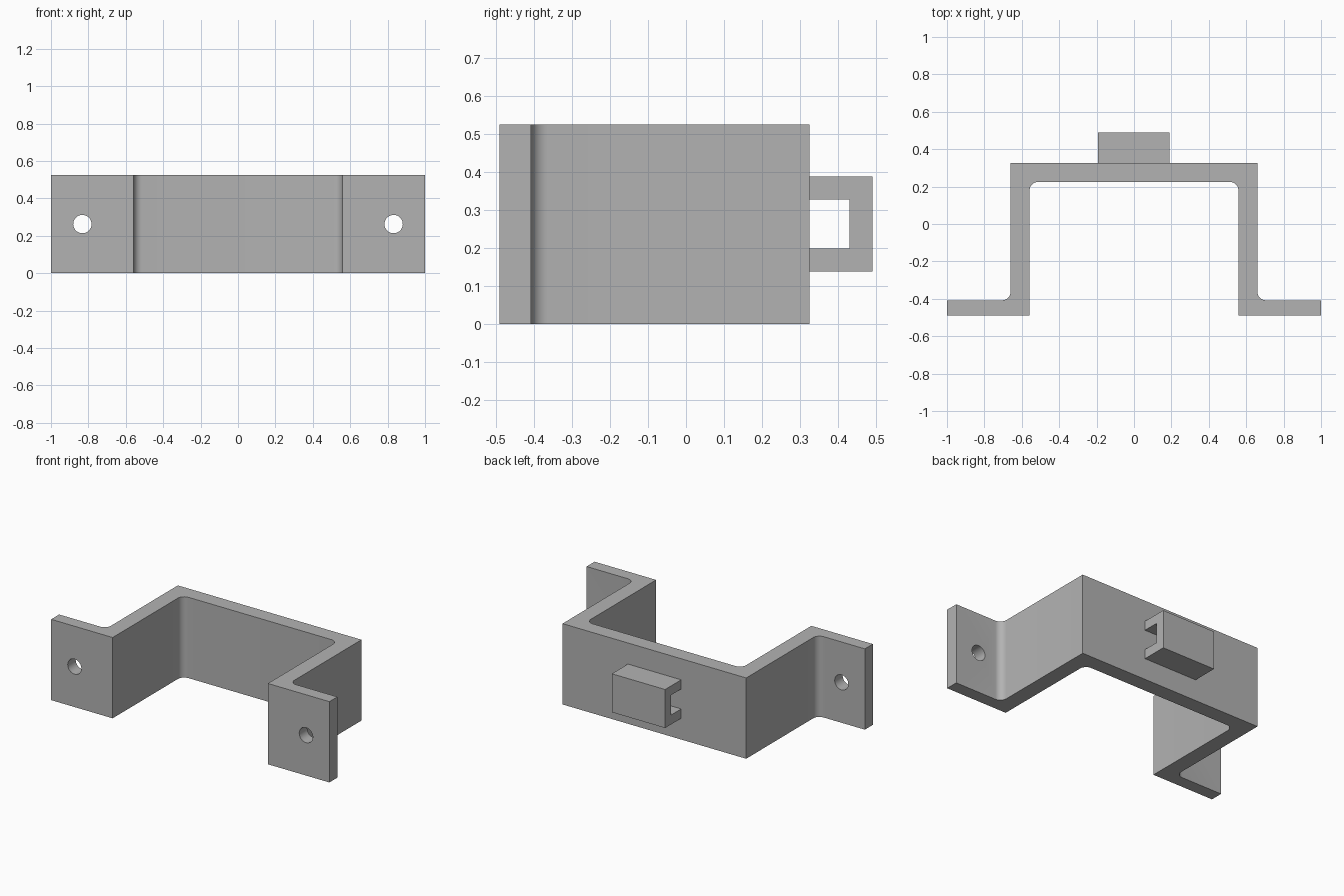
import bpy
import bmesh
from math import cos, sin, pi, radians
from mathutils import Vector

cube = bpy.data.objects.get("Cube")
if cube:
    bpy.data.objects.remove(cube)

HEIGHT = 0.525
FILLET = 0.045

grey = bpy.data.materials.new("plain grey")
grey.use_nodes = True
GREY = (0.45, 0.45, 0.45, 1)
grey.diffuse_color = GREY
grey.node_tree.nodes["Principled BSDF"].inputs["Base Color"].default_value = GREY


def fillet(x, y, x_dir, y_dir, reverse=False, steps=8):
    """Arc rounding a corner at (x, y); the directions point to the arc centre."""
    arc = []
    for i in range(steps + 1):
        a = pi / 2 * i / steps
        arc.append((x + x_dir * FILLET * (1 - cos(a)),
                    y + y_dir * FILLET * (1 - sin(a))))
    return arc[::-1] if reverse else arc


def extrude(name, points, offset):
    """Solid made by sweeping a closed outline along the offset."""
    bm = bmesh.new()
    face = bm.faces.new([bm.verts.new(p) for p in points])
    swept = bmesh.ops.extrude_face_region(bm, geom=[face], use_keep_orig=True)
    verts = [v for v in swept["geom"] if isinstance(v, bmesh.types.BMVert)]
    bmesh.ops.translate(bm, verts=verts, vec=Vector(offset))
    bmesh.ops.recalc_face_normals(bm, faces=bm.faces[:])
    mesh = bpy.data.meshes.new(name)
    bm.to_mesh(mesh)
    bm.free()
    obj = bpy.data.objects.new(name, mesh)
    bpy.context.collection.objects.link(obj)
    mesh.materials.append(grey)
    return obj


def select(obj):
    bpy.ops.object.select_all(action="DESELECT")
    obj.select_set(True)
    bpy.context.view_layer.objects.active = obj


# Bent strap: half outline from the inner back corner to the outer one, mirrored
half = fillet(0.558, 0.225, -1, -1, reverse=True)
half += [(0.558, -0.49), (1.0, -0.49), (1.0, -0.408)]
half += fillet(0.66, -0.408, 1, 1, reverse=True)[::-1][::-1]
half += [(0.66, 0.325)]
# Order the outer fillet from the flange to the wall
start = len(half) - 10
half[start:-1] = sorted(half[start:-1], key=lambda p: -p[0])
half[:9] = sorted(half[:9], key=lambda p: p[0])
outline = half + [(-x, y) for x, y in reversed(half)]
bracket = extrude("bracket", [(x, y, 0) for x, y in outline], (0, 0, HEIGHT))

# Screw holes through both flanges
for side in (-1, 1):
    ring = [(side * 0.832 + 0.049 * cos(2 * pi * i / 32), -0.6,
             HEIGHT / 2 + 0.049 * sin(2 * pi * i / 32)) for i in range(32)]
    cutter = extrude("hole_cutter", ring, (0, 0.3, 0))
    cutter.hide_render = True
    cut = bracket.modifiers.new("screw_hole", "BOOLEAN")
    cut.operation = "DIFFERENCE"
    cut.solver = "EXACT"
    cut.object = cutter
    select(bracket)
    bpy.ops.object.modifier_apply(modifier=cut.name)
    bpy.data.objects.remove(cutter)

select(bracket)
bpy.ops.object.shade_smooth_by_angle(angle=radians(30))

# Strap loop on the back: C-shaped section swept sideways
section = [(0.325, 0.138), (0.49, 0.138), (0.49, 0.388), (0.325, 0.388),
           (0.325, 0.328), (0.43, 0.328), (0.43, 0.199), (0.325, 0.199)]
extrude("back_loop", [(-0.193, y, z) for y, z in section], (0.383, 0, 0))
